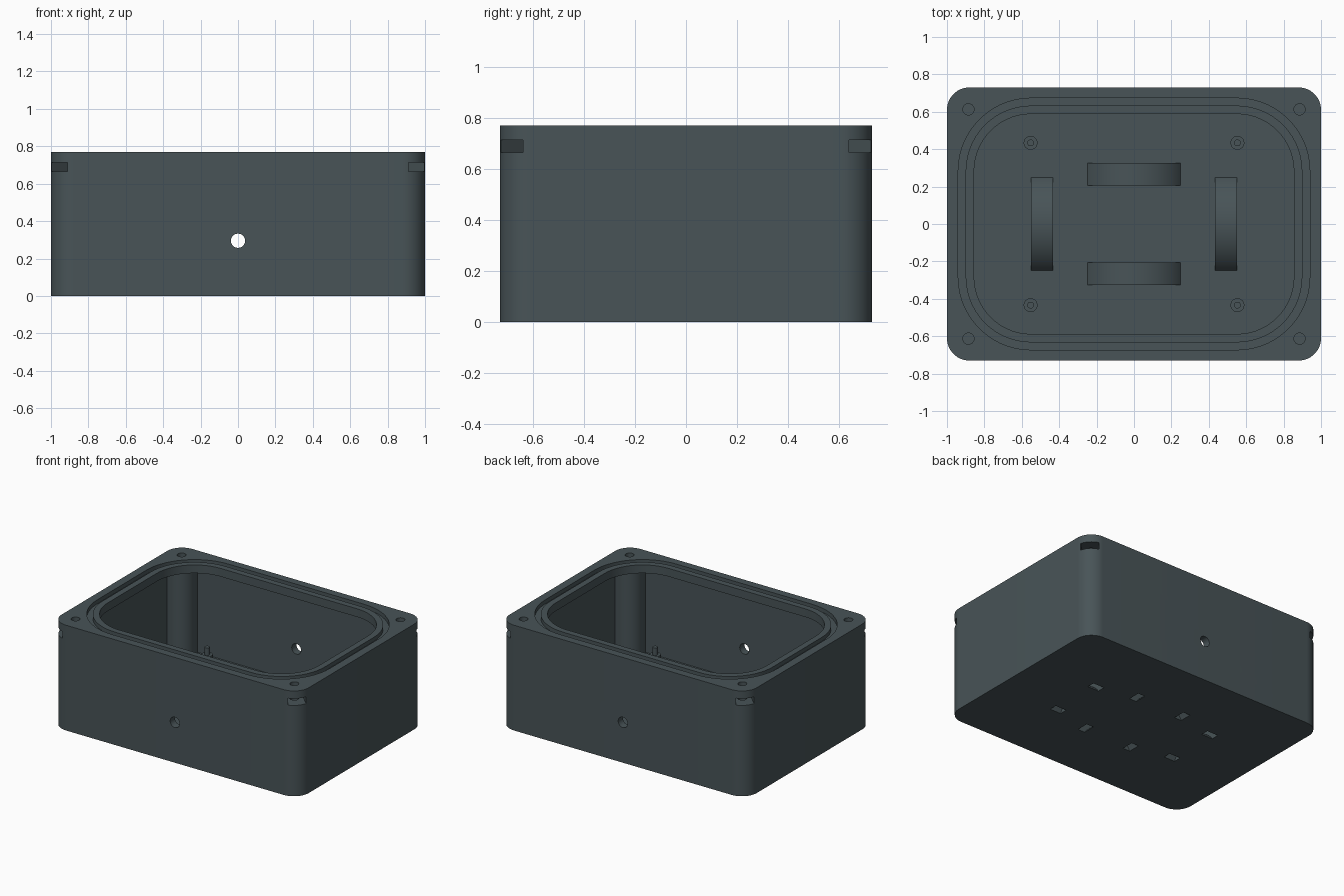
import bpy, bmesh
from math import cos, sin, pi, radians
from mathutils import Matrix

if "Cube" in bpy.data.objects:
    bpy.data.objects.remove(bpy.data.objects["Cube"], do_unlink=True)

slate = bpy.data.materials.new("dark slate plastic")
slate.use_nodes = True
COLOUR = (0.065, 0.088, 0.096, 1)
slate.diffuse_color = COLOUR
slate.node_tree.nodes["Principled BSDF"].inputs["Base Color"].default_value = COLOUR

HX, HY, HEIGHT = 1.0, 0.73, 0.77
FLOOR, WALL, LIP_BOTTOM = 0.057, 0.055, 0.71
SCREW_X, SCREW_Y = 0.885, 0.613
CORNERS = [(sx, sy) for sx in (-1, 1) for sy in (-1, 1)]


def arc(cx, cy, r, a0, a1, n):
    return [(cx + r * cos(a0 + (a1 - a0) * i / n),
             cy + r * sin(a0 + (a1 - a0) * i / n)) for i in range(n + 1)]


def rounded_rect(hx, hy, r):
    pts = []
    for k, (sx, sy) in enumerate([(1, 1), (-1, 1), (-1, -1), (1, -1)]):
        pts += arc(sx * (hx - r), sy * (hy - r), r, k * pi / 2, (k + 1) * pi / 2, 14)
    return pts


def circle(r, n=32):
    return arc(0, 0, r, 0, 2 * pi * (n - 1) / n, n - 1)


def prism(name, profile, z0, z1, matrix=Matrix()):
    """Extrude a closed profile from z0 to z1, then place it."""
    bm = bmesh.new()
    face = bm.faces.new([bm.verts.new((x, y, z0)) for x, y in profile])
    top = bmesh.ops.extrude_face_region(bm, geom=[face])["geom"]
    verts = [v for v in top if isinstance(v, bmesh.types.BMVert)]
    bmesh.ops.translate(bm, verts=verts, vec=(0, 0, z1 - z0))
    bmesh.ops.recalc_face_normals(bm, faces=bm.faces)
    bm.transform(matrix)
    mesh = bpy.data.meshes.new(name)
    bm.to_mesh(mesh)
    bm.free()
    mesh.materials.append(slate)
    obj = bpy.data.objects.new(name, mesh)
    bpy.context.collection.objects.link(obj)
    return obj


def combine(body, tool, operation):
    """Apply one boolean and remove its helper."""
    tool.hide_render = True
    mod = body.modifiers.new(tool.name, "BOOLEAN")
    mod.operation, mod.object, mod.solver = operation, tool, "EXACT"
    bpy.context.view_layer.objects.active = body
    bpy.ops.object.modifier_apply(modifier=mod.name)
    bpy.data.objects.remove(tool, do_unlink=True)


# Outer block, gasket groove, hollow interior
body = prism("enclosure_body", rounded_rect(HX, HY, 0.12), 0, HEIGHT)
combine(body, prism("groove", rounded_rect(0.94, 0.673, 0.39), 0.74, 0.9), "DIFFERENCE")
combine(body, prism("inner_rim", rounded_rect(0.9, 0.633, 0.35), 0.72, HEIGHT), "UNION")
combine(body, prism("opening", rounded_rect(0.855, 0.588, 0.305), 0.6, 0.9), "DIFFERENCE")
combine(body, prism("cavity", rounded_rect(HX - WALL, HY - WALL, 0.065),
                    FLOOR, LIP_BOTTOM), "DIFFERENCE")

# Screw posts in the corners
for sx, sy in CORNERS:
    place = Matrix.Translation((sx * SCREW_X, sy * SCREW_Y, 0))
    combine(body, prism("post", circle(0.105, 40), 0.03, 0.72, place), "UNION")

# Screw holes and nut slots open to the corners
slot = [(0.3, 0.061), (0.3, -0.061), (-0.035, -0.061), (-0.07, 0), (-0.035, 0.061)]
for sx, sy in CORNERS:
    place = Matrix.Translation((sx * SCREW_X, sy * SCREW_Y, 0))
    turn = Matrix.Rotation(radians(45 if sx > 0 else 135) * sy, 4, "Z")
    combine(body, prism("screw_hole", circle(0.03, 24), 0.6, 0.9, place), "DIFFERENCE")
    combine(body, prism("nut_slot", slot, 0.664, 0.714, place @ turn), "DIFFERENCE")

# Curved strap bridges on the floor, with tunnels from below
CENTRE_Z = -0.112
bridge = arc(0, CENTRE_Z, 0.3, radians(28.5), radians(151.5), 32)
tunnel = (arc(0, CENTRE_Z, 0.25, radians(10), radians(170), 32)
          + arc(0, CENTRE_Z, 0.2, radians(170), radians(10), 32))
upright = Matrix.Rotation(pi / 2, 4, "X")
quarter = Matrix.Rotation(pi / 2, 4, "Z")
places = [Matrix.Translation((0, s * 0.265, 0)) @ upright for s in (-1, 1)]
places += [Matrix.Translation((s * 0.492, 0, 0)) @ quarter @ upright for s in (-1, 1)]
for place in places:
    combine(body, prism("strap_bridge", bridge, -0.06, 0.06, place), "UNION")
    combine(body, prism("strap_tunnel", tunnel, -0.045, 0.045, place), "DIFFERENCE")

# Cable hole through the front and back walls
combine(body, prism("cable_hole", circle(0.038), -1, 1,
                    Matrix.Translation((0, 0, 0.295)) @ upright), "DIFFERENCE")

# Board standoffs with locating pins
parts = [body]
for sx, sy in CORNERS:
    label = ("front_" if sy < 0 else "back_") + ("left" if sx > 0 else "right")
    place = Matrix.Translation((sx * 0.553, sy * 0.434, 0))
    standoff = prism("standoff_" + label, circle(0.037), 0.03, 0.2, place)
    combine(standoff, prism("pin", circle(0.018, 24), 0.15, 0.255, place), "UNION")
    parts.append(standoff)

# Smooth the curved walls, keep the edges crisp
bpy.ops.object.select_all(action="DESELECT")
for obj in parts:
    obj.select_set(True)
bpy.context.view_layer.objects.active = body
bpy.ops.object.shade_smooth_by_angle(angle=radians(30))
